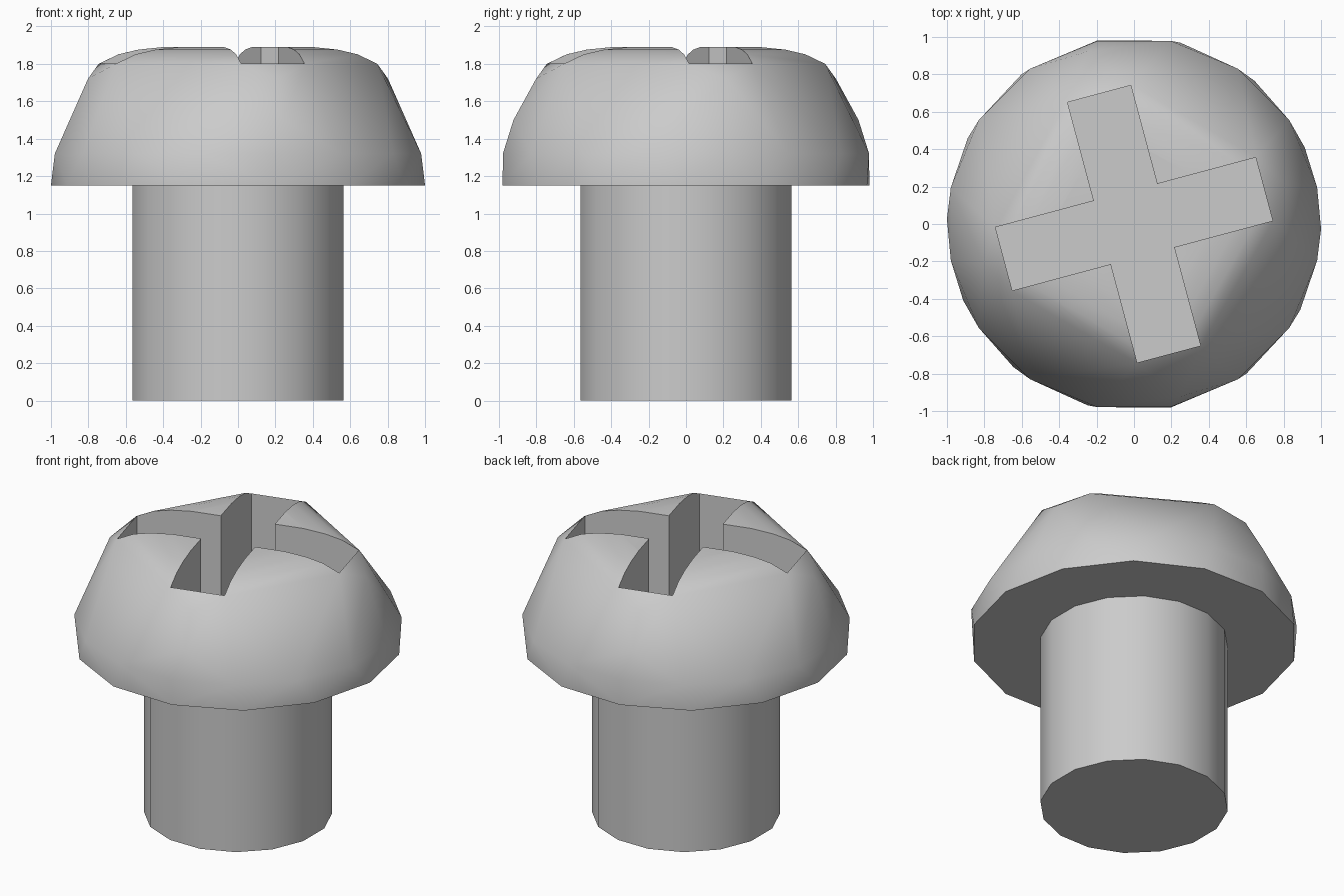
import bpy, bmesh, math

cube = bpy.data.objects.get("Cube")
if cube:
    bpy.data.objects.remove(cube, do_unlink=True)

# One plain grey metal
metal = bpy.data.materials.new("grey metal")
metal.use_nodes = True
color = (0.6, 0.6, 0.6, 1)
metal.diffuse_color = color
metal.node_tree.nodes["Principled BSDF"].inputs["Base Color"].default_value = color

SLOT_FLOOR = 1.22
HALF, REACH = 0.175, 0.72
ARMS = [math.radians(15 + 90 * k) for k in range(4)]


def make_object(name, bm):
    bmesh.ops.recalc_face_normals(bm, faces=bm.faces)
    mesh = bpy.data.meshes.new(name)
    bm.to_mesh(mesh)
    bm.free()
    obj = bpy.data.objects.new(name, mesh)
    bpy.context.collection.objects.link(obj)
    mesh.materials.append(metal)
    return obj


def select_only(obj):
    bpy.ops.object.select_all(action='DESELECT')
    obj.select_set(True)
    bpy.context.view_layer.objects.active = obj


def turned(bm, x, y, z, a):
    return bm.verts.new((x * math.cos(a) - y * math.sin(a),
                         x * math.sin(a) + y * math.cos(a), z))


def ring(bm, sides, radius, z, turn):
    return [turned(bm, radius, 0, z, (i + turn) * math.tau / sides)
            for i in range(sides)]


# Faceted domed head: hull of the rim rings and the slot arm edges
bm = bmesh.new()
ring(bm, 14, 1.0, 1.15, -0.06)
ring(bm, 16, 0.998, 1.32, 0.5)
arm_edge = [(0.36, 1.89), (0.5, 1.876), (0.61, 1.851), (REACH, 1.8)]
for k, a in enumerate(ARMS):
    for x, z in arm_edge:
        for side in (-1, 1):
            turned(bm, x + 0.003, side * (HALF + 0.003), z, a)
    turned(bm, 0.83, 0, 1.72, a)
    if k % 2:
        turned(bm, 0.955, 0, 1.5, a)
hull = bmesh.ops.convex_hull(bm, input=bm.verts)
loose = [v for v in bm.verts if not v.link_faces]
bmesh.ops.delete(bm, geom=loose, context='VERTS')
head = make_object("screw_head", bm)

# Cross-shaped drive slot, extruded from a turned outline
bm = bmesh.new()
outline = [turned(bm, x, y, SLOT_FLOOR, a) for a in ARMS
           for x, y in ((REACH, -HALF), (REACH, HALF), (HALF, HALF))]
floor = bm.faces.new(outline)
extruded = bmesh.ops.extrude_face_region(bm, geom=[floor], use_keep_orig=True)
top = [v for v in extruded["geom"] if isinstance(v, bmesh.types.BMVert)]
bmesh.ops.translate(bm, verts=top, vec=(0, 0, 1))
cutter = make_object("slot_cutter", bm)
cutter.hide_render = True

cut = head.modifiers.new("drive_slot", 'BOOLEAN')
cut.operation = 'DIFFERENCE'
cut.solver = 'EXACT'
cut.object = cutter
select_only(head)
bpy.ops.object.modifier_apply(modifier=cut.name)
bpy.data.objects.remove(cutter, do_unlink=True)

# Plain shank
bm = bmesh.new()
bottom, upper = ring(bm, 16, 0.574, 0, 0.5), ring(bm, 16, 0.574, 1.16, 0.5)
for i in range(len(bottom)):
    bm.faces.new((bottom[i - 1], bottom[i], upper[i], upper[i - 1]))
bm.faces.new(bottom)
bm.faces.new(upper)
shank = make_object("shank", bm)

# Smooth the round surfaces, keep rims and slot edges crisp
for obj in (head, shank):
    select_only(obj)
    bpy.ops.object.shade_smooth_by_angle(angle=math.radians(45))
